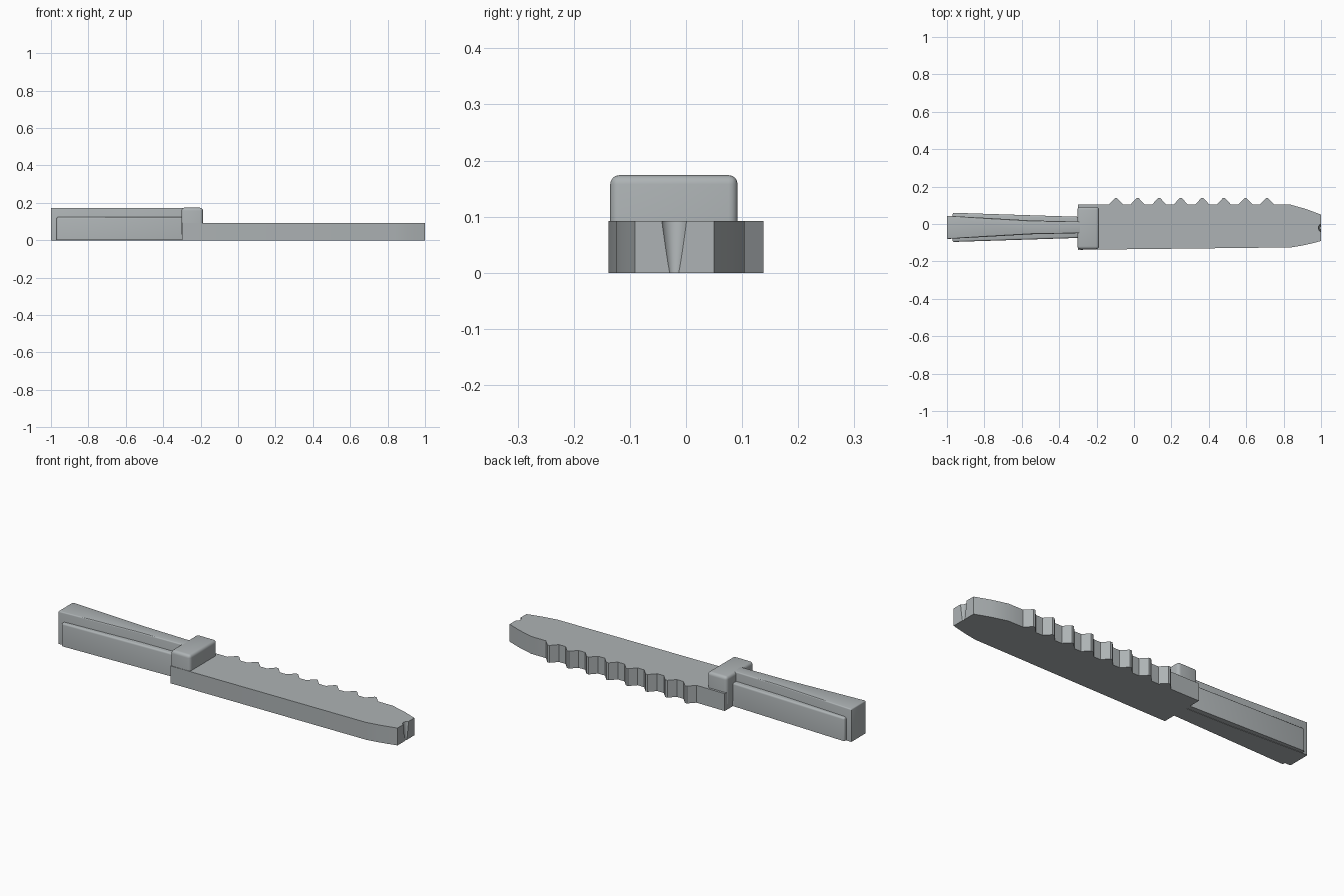
import bpy, bmesh, math

cube = bpy.data.objects.get("Cube")
if cube:
    bpy.data.objects.remove(cube, do_unlink=True)

grey = bpy.data.materials.new("grey_plastic")
grey.use_nodes = True
COLOUR = (0.42, 0.45, 0.46, 1)
grey.diffuse_color = COLOUR
grey.node_tree.nodes["Principled BSDF"].inputs["Base Color"].default_value = COLOUR


def prism(name, outline, z0, z1, bevel=0.0, segments=4):
    """Extrude a counter-clockwise top outline from z0 to z1."""
    bm = bmesh.new()
    base = bm.faces.new([bm.verts.new((x, y, z0)) for x, y in outline])
    res = bmesh.ops.extrude_face_region(bm, geom=[base])
    top = [v for v in res["geom"] if isinstance(v, bmesh.types.BMVert)]
    bmesh.ops.translate(bm, verts=top, vec=(0, 0, z1 - z0))
    bmesh.ops.recalc_face_normals(bm, faces=bm.faces)
    # Round every corner except those around the flat underside
    if bevel:
        edges = [e for e in bm.edges if max(v.co.z for v in e.verts) > z1 - 1e-5
                 and e.calc_face_angle() > math.radians(30)]
        bmesh.ops.bevel(bm, geom=edges, offset=bevel, segments=segments,
                        profile=0.5, affect="EDGES")
    mesh = bpy.data.meshes.new(name)
    bm.to_mesh(mesh)
    bm.free()
    mesh.materials.append(grey)
    obj = bpy.data.objects.new(name, mesh)
    bpy.context.collection.objects.link(obj)
    return obj


def smooth(obj, angle=30):
    bpy.ops.object.select_all(action="DESELECT")
    obj.select_set(True)
    bpy.context.view_layer.objects.active = obj
    bpy.ops.object.shade_smooth_by_angle(angle=math.radians(angle))


# Blade outline: plain front edge, tapered tip, eight teeth along the back edge
BACK = 0.104
outline = [(-0.30, -0.138), (0.84, -0.125), (0.90, -0.115), (0.95, -0.104),
           (1.0, -0.091), (1.0, 0.05), (0.92, 0.080), (0.835, BACK)]
for i in reversed(range(8)):
    x = -0.096 + i * 0.1153
    outline += [(x + 0.038, BACK), (x + 0.006, 0.138),
                (x - 0.006, 0.138), (x - 0.038, BACK)]
outline.append((-0.30, BACK))
blade = prism("blade", outline, 0.0, 0.092)

# Shallow tapered groove in the end of the tip
bpy.ops.mesh.primitive_cone_add(vertices=48, radius1=0.0126, radius2=0.0245,
                                depth=0.096, location=(1.010, -0.021, 0.046))
cutter = bpy.context.object
cutter.name = "tip_groove_cutter"
cutter.data.materials.append(grey)
cut = blade.modifiers.new("tip_groove", "BOOLEAN")
cut.operation = "DIFFERENCE"
cut.solver = "EXACT"
cut.object = cutter
bpy.context.view_layer.objects.active = blade
bpy.ops.object.modifier_apply(modifier=cut.name)
bpy.data.objects.remove(cutter, do_unlink=True)
smooth(blade, 20)

# Raised collar where the blade meets the handle
collar = prism("collar", [(-0.303, -0.135), (-0.187, -0.135),
                          (-0.187, 0.092), (-0.303, 0.092)], 0.03, 0.174, 0.016)
smooth(collar)


def tapered(stations, mid):
    """Outline symmetric about y = mid from (x, half width) stations."""
    return ([(x, mid - h) for x, h in stations]
            + [(x, mid + h) for x, h in reversed(stations)])


# Handle: tall narrow core and lower, wider cheeks on both sides
core = prism("handle_core",
             tapered([(-1.0, 0.062), (-0.78, 0.050), (-0.55, 0.037), (-0.25, 0.030)], -0.018),
             0.0, 0.1735, 0.006, 3)
smooth(core)
cheeks = prism("handle_cheeks", tapered([(-0.97, 0.078), (-0.25, 0.055)], -0.018),
               0.002, 0.124, 0.009, 3)
smooth(cheeks)
